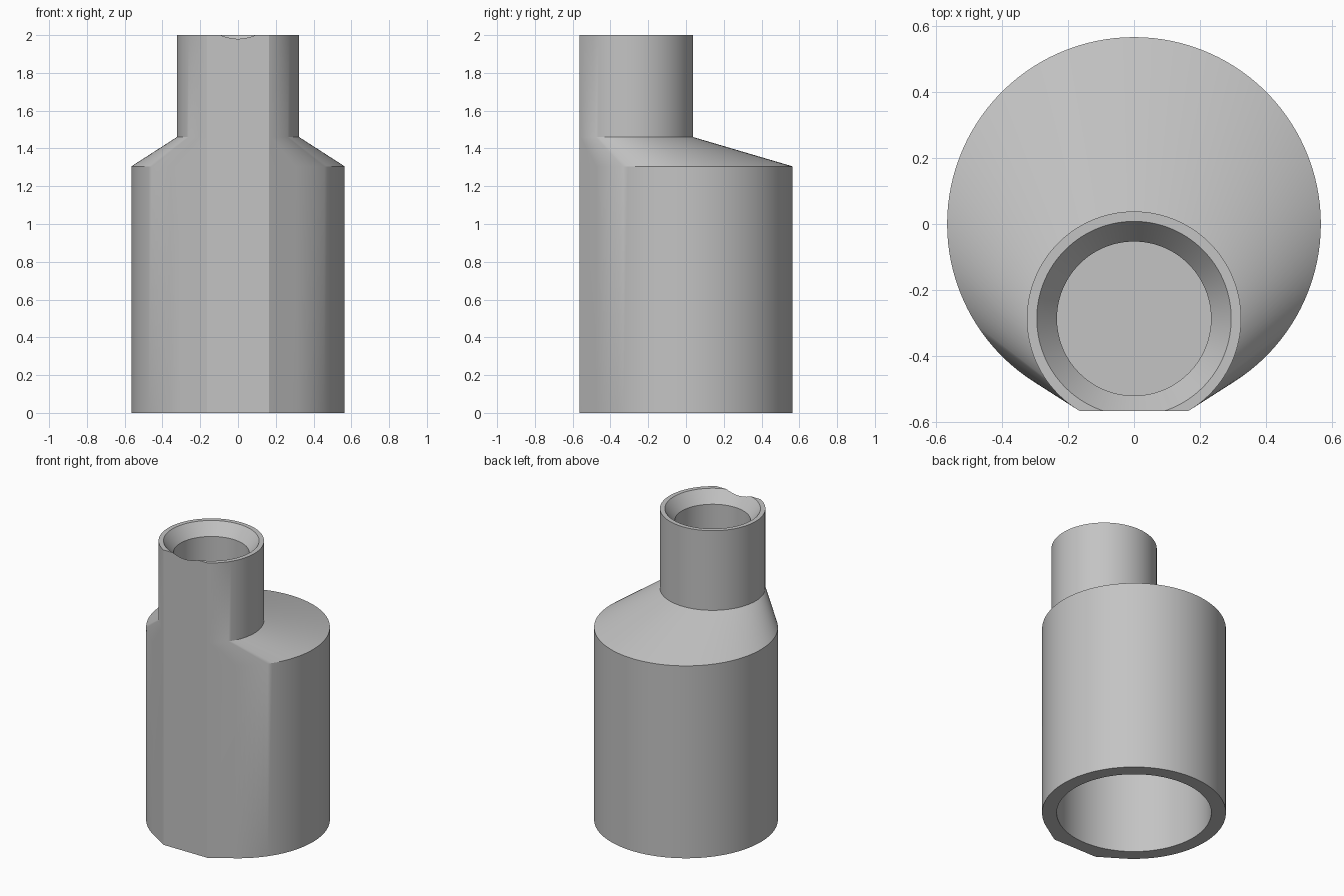
import bpy, bmesh, math

cube = bpy.data.objects.get("Cube")
if cube:
    bpy.data.objects.remove(cube)

SIDES = 120
BODY_R, NECK_R, NECK_Y = 0.565, 0.324, -0.286
FLAT_Y = -0.565
SHOULDER_Z, NECK_Z, TOP_Z = 1.305, 1.46, 2.0
# Steeper than this toward the front, the neck sticks out past the body
FRONT_LIMIT = (BODY_R - NECK_R) / NECK_Y

gray = bpy.data.materials.new("plain_gray")
gray.use_nodes = True
color = (0.55, 0.55, 0.55, 1)
gray.diffuse_color = color
gray.node_tree.nodes["Principled BSDF"].inputs["Base Color"].default_value = color

bm = bmesh.new()


def ring(radius, z, offset=0.0, hull=False):
    """Circle of vertices; hull wraps the body and neck outlines together."""
    verts = []
    for i in range(SIDES):
        a = math.tau * i / SIDES
        r, y = radius, offset
        if hull and math.sin(a) < FRONT_LIMIT:
            r, y = NECK_R, NECK_Y
        verts.append(bm.verts.new((r * math.cos(a), y + r * math.sin(a), z)))
    return verts


# One skin: socket roof, socket, body, sloping shoulder, neck, chamfered bore
rings = [
    ring(0.475, SHOULDER_Z),
    ring(0.475, 0),
    ring(BODY_R, 0, hull=True),
    ring(BODY_R, SHOULDER_Z, hull=True),
    ring(NECK_R, NECK_Z, NECK_Y),
    ring(NECK_R, TOP_Z, NECK_Y),
    ring(0.294, TOP_Z, NECK_Y),
    ring(0.233, 1.92, NECK_Y),
    ring(0.233, NECK_Z, NECK_Y),
]
for low, high in zip(rings, rings[1:]):
    for i in range(SIDES):
        j = (i + 1) % SIDES
        bm.faces.new((low[i], low[j], high[j], high[i]))
bm.faces.new(rings[0])
bm.faces.new(rings[-1])

# Flat front, which also nicks the chamfered rim
cut = bmesh.ops.bisect_plane(
    bm, geom=bm.verts[:] + bm.edges[:] + bm.faces[:],
    plane_co=(0, FLAT_Y, 0), plane_no=(0, -1, 0), clear_outer=True)
edges = [e for e in cut["geom_cut"] if isinstance(e, bmesh.types.BMEdge)]
bmesh.ops.edgeloop_fill(bm, edges=edges)
bmesh.ops.recalc_face_normals(bm, faces=bm.faces[:])

mesh = bpy.data.meshes.new("offset_adapter")
bm.to_mesh(mesh)
bm.free()
mesh.materials.append(gray)
adapter = bpy.data.objects.new("offset_adapter", mesh)
bpy.context.collection.objects.link(adapter)
bpy.context.view_layer.objects.active = adapter
adapter.select_set(True)
bpy.ops.object.shade_smooth_by_angle(angle=math.radians(25))
